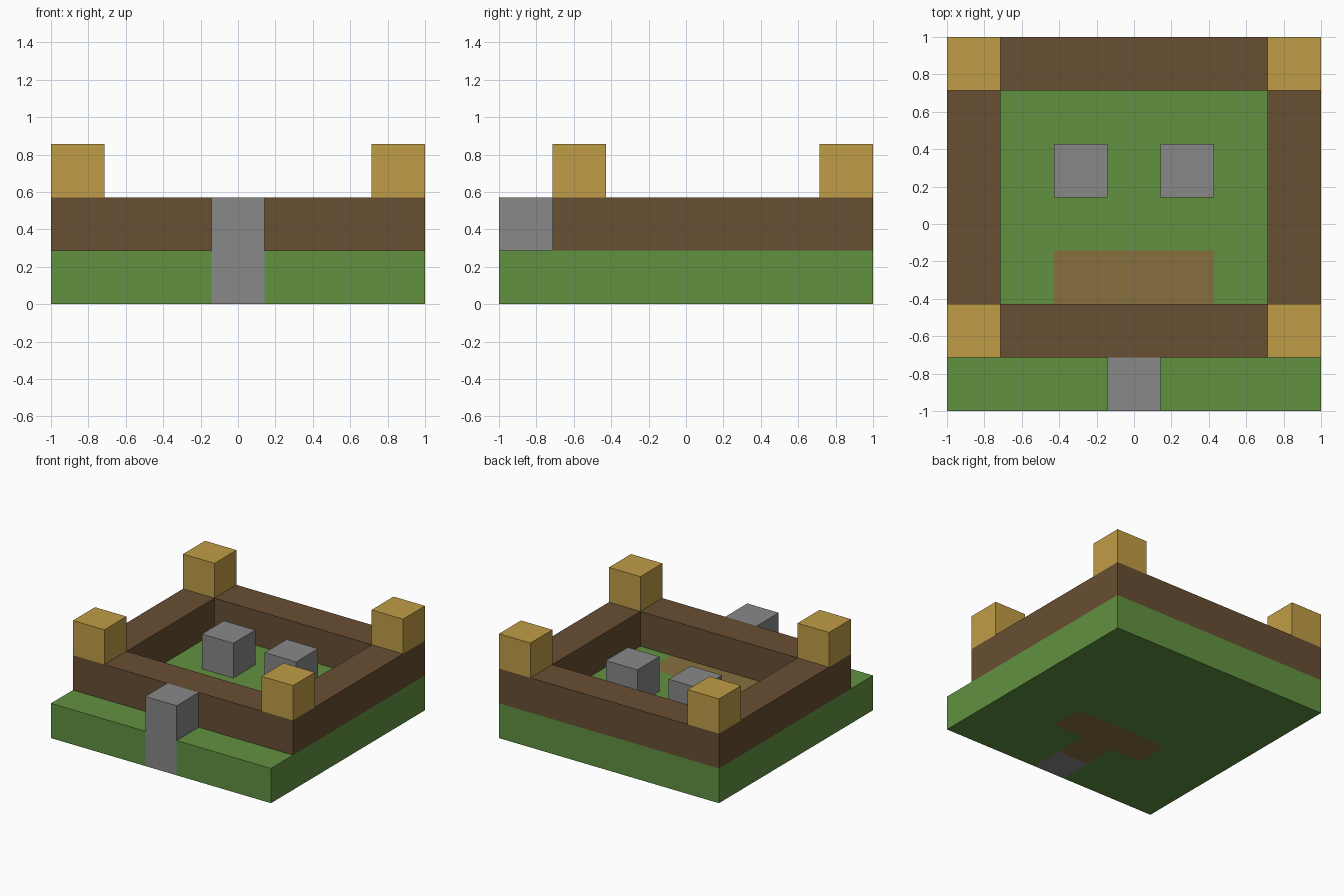
import bpy, bmesh

cube = bpy.data.objects.get("Cube")
if cube:
    bpy.data.objects.remove(cube, do_unlink=True)

N = 7          # blocks per side
U = 2 / N      # block size


def linear(c):
    c /= 255
    return c / 12.92 if c <= 0.04045 else ((c + 0.055) / 1.055) ** 2.4


def material(name, *rgb):
    mat = bpy.data.materials.new(name)
    color = [linear(c) for c in rgb] + [1]
    mat.use_nodes = True
    mat.diffuse_color = color
    for node in mat.node_tree.nodes:
        if node.type == 'BSDF_PRINCIPLED':
            node.inputs["Base Color"].default_value = color
    return mat


grass = material("grass green", 97, 145, 64)
dirt = material("path brown", 135, 112, 64)
wood = material("wall brown", 104, 78, 51)
gold = material("post gold", 192, 157, 70)
stone = material("stone gray", 136, 136, 136)


def slab(name, level, keep, mats, paint=lambda i, j: 0):
    """One-block-high slab made of the grid cells (i, j) accepted by keep."""
    def cell(f):
        c = f.calc_center_median()
        return int((c.x + 1) / U), int((c.y + 1) / U)

    bm = bmesh.new()
    bmesh.ops.create_grid(bm, x_segments=N, y_segments=N, size=1)
    unused = [f for f in bm.faces if not keep(*cell(f))]
    bmesh.ops.delete(bm, geom=unused, context='FACES')
    for f in bm.faces:
        f.material_index = paint(*cell(f))
    # Raise the cells; the side faces take the colour of the cell behind them
    owner = {}
    for e in bm.edges:
        if e.is_boundary:
            owner[tuple(round(v, 3) for v in (sum((p.co for p in e.verts), e.verts[0].co * 0) / 2).xy)] = \
                e.link_faces[0].material_index
    out = bmesh.ops.extrude_face_region(bm, geom=bm.faces[:], use_keep_orig=True)
    raised = [g for g in out["geom"] if isinstance(g, bmesh.types.BMVert)]
    bmesh.ops.translate(bm, verts=raised, vec=(0, 0, U))
    bm.normal_update()
    for f in bm.faces:
        if abs(f.normal.z) < 0.5:
            key = tuple(round(v, 3) for v in f.calc_center_median().xy)
            f.material_index = owner.get(key, 0)
    bmesh.ops.translate(bm, verts=bm.verts[:], vec=(0, 0, level * U))
    bmesh.ops.recalc_face_normals(bm, faces=bm.faces[:])
    mesh = bpy.data.meshes.new(name)
    bm.to_mesh(mesh)
    bm.free()
    for m in mats:
        mesh.materials.append(m)
    obj = bpy.data.objects.new(name, mesh)
    bpy.context.collection.objects.link(obj)
    return obj


MID = N // 2


def ground_paint(i, j):
    if (i, j) == (MID, 0):
        return 2                                   # stone step
    if (i, j) == (MID, 1) or (j == 2 and abs(i - MID) <= 1):
        return 1                                   # T-shaped path
    return 0


# Ground with path and entrance step
slab("ground", 0, lambda i, j: True, [grass, dirt, stone], ground_paint)
# Wall ring, set back one block from the front
slab("wall", 1, lambda i, j: j >= 1 and (i in (0, N - 1) or j in (1, N - 1)), [wood])
# Stone block before the wall and a pair inside the yard
slab("entrance_stone", 1, lambda i, j: (i, j) == (MID, 0), [stone])
for side, col in (("left", MID + 1), ("right", MID - 1)):
    slab("yard_stone_" + side, 1, lambda i, j: (i, j) == (col, 4), [stone])
# Corner posts on the wall
for side, col in (("left", N - 1), ("right", 0)):
    for end, row in (("front", 1), ("back", N - 1)):
        slab(f"corner_post_{end}_{side}", 2, lambda i, j: (i, j) == (col, row), [gold])
